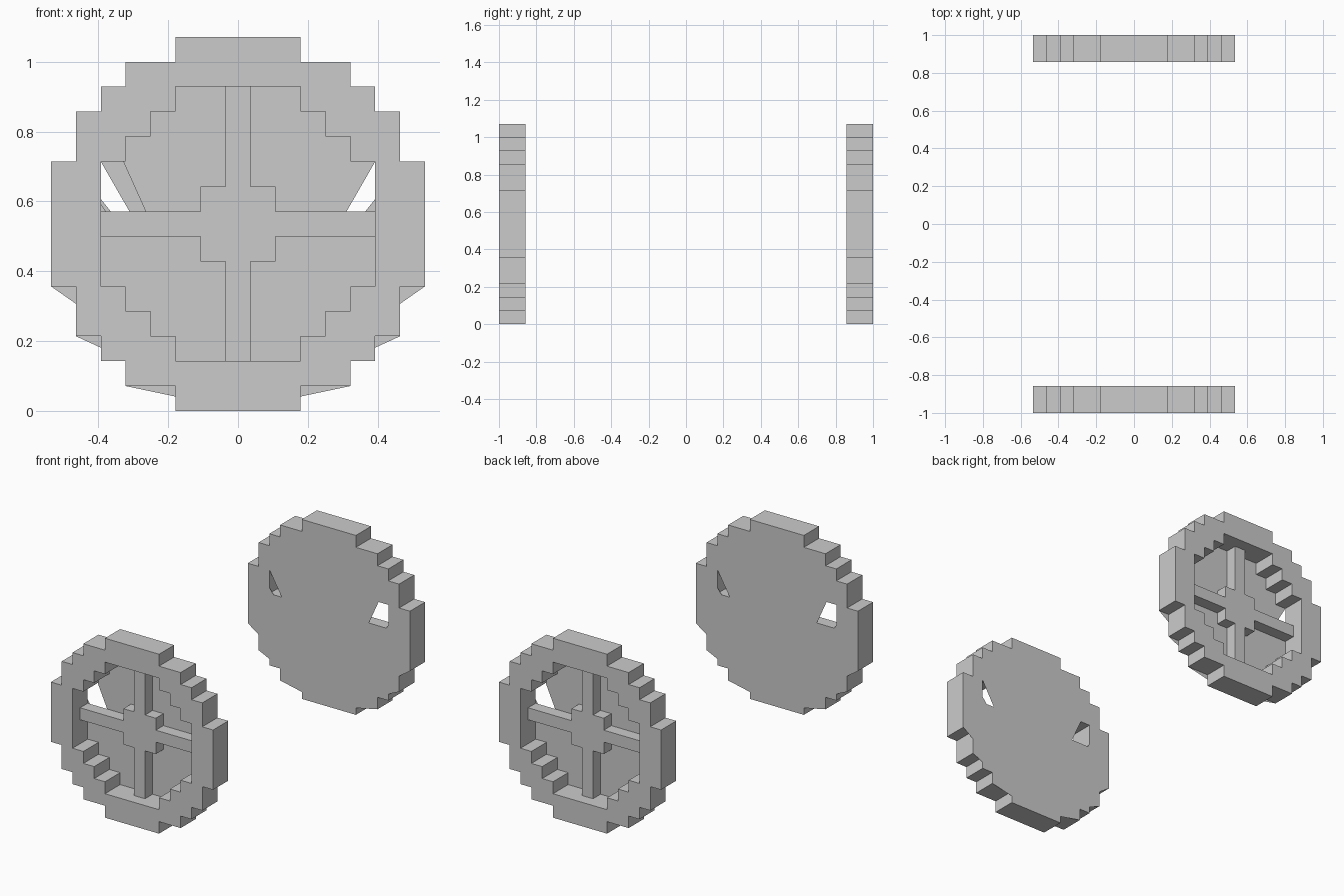
import bpy, bmesh
from math import pi
from mathutils import Matrix

if "Cube" in bpy.data.objects:
    bpy.data.objects.remove(bpy.data.objects["Cube"])

U = 1 / 14            # one grid cell
CZ = 7.5              # hub height in cells
FRONT, MID, BACK = -14 * U, -13 * U, -12 * U


def mirror(half):
    """Close a right-hand half outline with its mirror image."""
    return half + [(-x, z) for x, z in reversed(half)]


def stepped(steps):
    """Blocky round outline from (half width, height above hub) steps, in cells."""
    half = [(steps[0][0], CZ + steps[0][1])]
    for (w0, _), (w1, h1) in zip(steps, steps[1:]):
        half += [(w0, CZ + h1), (w1, CZ + h1)]
    half += [(x, 2 * CZ - z) for x, z in reversed(half)]
    return mirror(half)


def make(name, loops, y, depth=0.0, turn=False, facing=-1):
    """Fill outlines (with holes) at y, optionally adding side walls."""
    bm = bmesh.new()
    edges = []
    for loop in loops:
        vs = [bm.verts.new((x * U, y, z * U)) for x, z in loop]
        edges += [bm.edges.new((a, b)) for a, b in zip(vs, vs[1:] + vs[:1])]
    bmesh.ops.triangle_fill(bm, edges=edges, use_beauty=True, use_dissolve=False,
                            normal=(0, facing, 0))
    for f in bm.faces:
        f.normal_update()
        if f.normal.y * facing < 0:
            f.normal_flip()
    if depth:
        rim = [e for e in bm.edges if e.is_boundary]
        new = bmesh.ops.extrude_edge_only(bm, edges=rim)["geom"]
        bmesh.ops.translate(bm, vec=(0, depth, 0),
                            verts=[g for g in new if isinstance(g, bmesh.types.BMVert)])
        bmesh.ops.recalc_face_normals(bm, faces=bm.faces)
    if turn:
        bmesh.ops.transform(bm, matrix=Matrix.Rotation(pi, 4, 'Z'), verts=bm.verts)
    mesh = bpy.data.meshes.new(name)
    bm.to_mesh(mesh)
    bm.free()
    bpy.context.collection.objects.link(bpy.data.objects.new(name, mesh))


outer = stepped([(2.5, 7.5), (4.5, 6.5), (5.5, 5.5), (6.5, 4.5), (7.5, 2.5)])
inner = stepped([(2.5, 5.5), (3.5, 4.5), (4.5, 3.5), (5.5, 2.5)])

# Spokes with a square hub
q = [(0.5, 13), (0.5, 9), (1.5, 9), (1.5, 8), (5.5, 8)]
spokes = mirror(q + [(x, 15 - z) for x, z in reversed(q)])

# Backing plate: same outline, lower steps partly filled by slanted edges
plate = mirror([(2.5, 15), (2.5, 14), (4.5, 14), (4.5, 13), (5.5, 13), (5.5, 12),
                (6.5, 12), (6.5, 10), (7.5, 10), (7.5, 5), (6.5, 4.3), (6.5, 3),
                (5.5, 2.54), (5.5, 2), (4.5, 2), (4.5, 1), (2.5, 0.58), (2.5, 0)])
holes = [[(-5.5, 10), (-4.6, 10), (-3.7, 8), (-5.3, 8), (-5.5, 8.3)],
         [(5.5, 10), (5.5, 8.5), (5.1, 8), (4.35, 8)]]

# Two wheels, the rear one turned half way round
for side, turn in (("front", False), ("rear", True)):
    make(side + "_wheel_rim", [outer, inner], FRONT, 2 * U, turn)
    make(side + "_wheel_spokes", [spokes], MID, U, turn)
    make(side + "_wheel_plate", [plate] + holes, BACK, 0, turn, 1)
